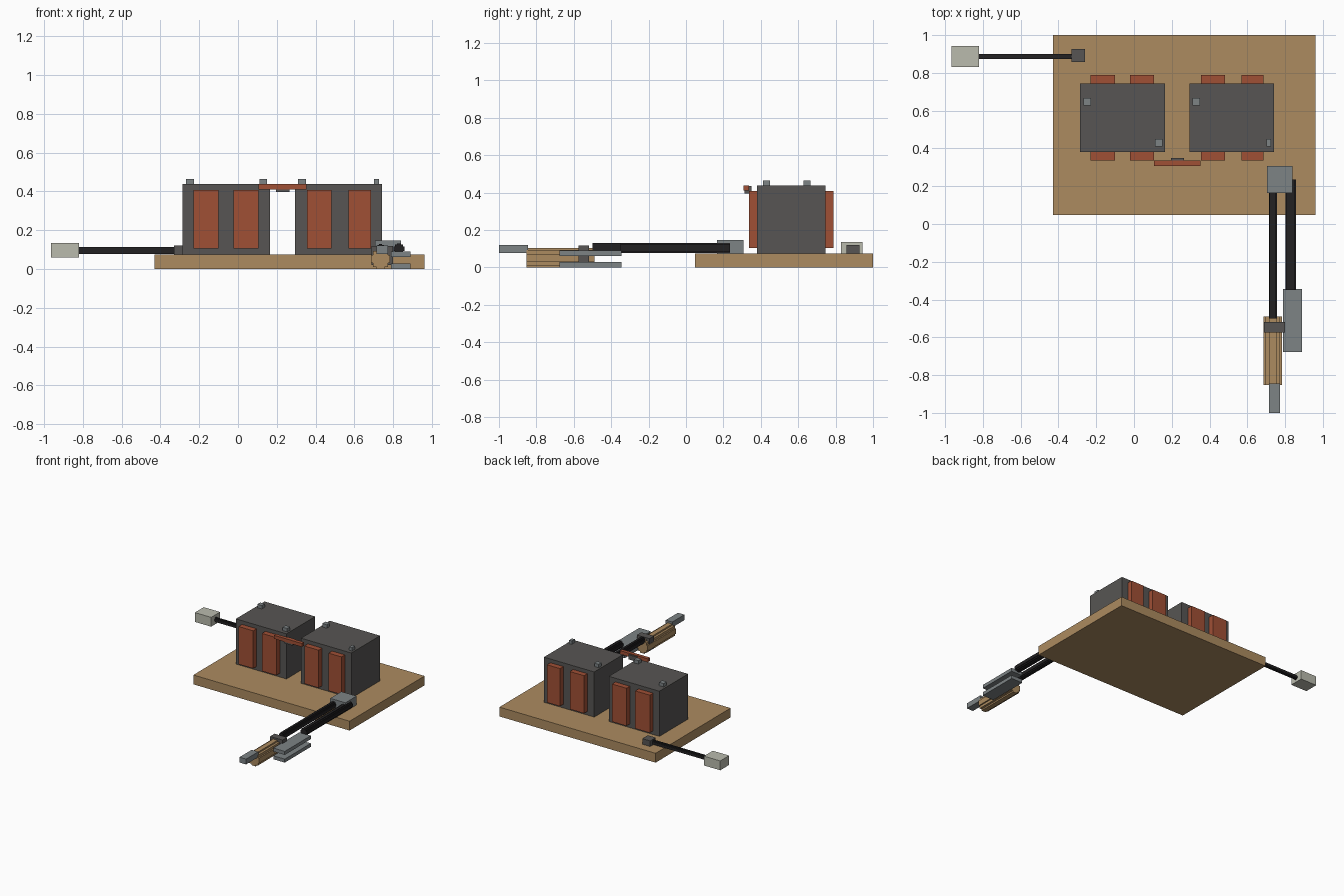
import bpy, bmesh

if "Cube" in bpy.data.objects:
    bpy.data.objects.remove(bpy.data.objects["Cube"])

def material(name, rgb):
    m = bpy.data.materials.new(name)
    m.diffuse_color = (*rgb, 1)
    m.use_nodes = True
    m.node_tree.nodes["Principled BSDF"].inputs["Base Color"].default_value = m.diffuse_color
    return m

WOOD = material("wood", (0.413, 0.258, 0.117))
IRON = material("dark iron", (0.095, 0.091, 0.087))
COPPER = material("copper", (0.352, 0.080, 0.036))
STEEL = material("steel", (0.205, 0.227, 0.235))
RUBBER = material("black rubber", (0.016, 0.015, 0.016))
PLUG = material("pale plastic", (0.49, 0.497, 0.423))

def finish(name, bm, mat):
    bmesh.ops.recalc_face_normals(bm, faces=bm.faces)
    me = bpy.data.meshes.new(name)
    bm.to_mesh(me)
    bm.free()
    me.materials.append(mat)
    ob = bpy.data.objects.new(name, me)
    bpy.context.collection.objects.link(ob)
    return ob

def box(name, x, y, z, mat):
    """Box given by (min, max) ranges."""
    bm = bmesh.new()
    bmesh.ops.create_cube(bm, size=1)
    for v in bm.verts:
        v.co = [r[0] + (c + 0.5) * (r[1] - r[0]) for c, r in zip(v.co, (x, y, z))]
    return finish(name, bm, mat)

def rod(name, axis, x, y, z, mat):
    """Rod with a stepped round section, along one axis."""
    quarter = [(1, 0.4), (0.78, 0.4), (0.78, 0.78), (0.4, 0.78), (0.4, 1)]
    prof = quarter + [(-a, b) for a, b in quarter[::-1]]
    prof += [(-a, -b) for a, b in prof]
    ranges = (x, y, z)
    u, w = [i for i in range(3) if i != axis]
    bm = bmesh.new()
    verts = []
    for a, b in prof:
        co = [0, 0, 0]
        co[axis] = ranges[axis][0]
        for i, t in ((u, a), (w, b)):
            lo, hi = ranges[i]
            co[i] = (lo + hi) / 2 + t * (hi - lo) / 2
        verts.append(bm.verts.new(co))
    face = bm.faces.new(verts)
    new = bmesh.ops.extrude_face_region(bm, geom=[face])["geom"]
    shift = [0, 0, 0]
    shift[axis] = ranges[axis][1] - ranges[axis][0]
    bmesh.ops.translate(bm, vec=shift, verts=[g for g in new if isinstance(g, bmesh.types.BMVert)])
    return finish(name, bm, mat)

box("base_board", (-0.43, 0.96), (0.047, 1.0), (0, 0.075), WOOD)

# two transformers: core, coils front to back, top bolts
for side, x0, x1, coils, bolts in (
        ("left", -0.285, 0.165, ((-0.23, -0.1), (-0.022, 0.106)), (-0.248, 0.13)),
        ("right", 0.295, 0.742, ((0.355, 0.482), (0.57, 0.685)), (0.33, 0.714))):
    box(side + "_core", (x0, x1), (0.38, 0.745), (0.075, 0.438), IRON)
    for i, c in enumerate(coils):
        for end, y in (("front", (0.336, 0.4)), ("back", (0.725, 0.788))):
            box(f"{side}_coil_{end}_{i}", c, y, (0.105, 0.408), COPPER)
    for i, (bx, by) in enumerate(zip(bolts, (0.647, 0.43))):
        r = 0.012 if bx > 0.7 else 0.02
        box(f"{side}_bolt_{i}", (bx - r, bx + r), (by - 0.019, by + 0.019), (0.43, 0.465), STEEL)

# copper jumper and its joint
box("jumper_wire", (0.105, 0.352), (0.308, 0.336), (0.41, 0.438), COPPER)
box("jumper_joint", (0.195, 0.266), (0.312, 0.35), (0.396, 0.434), IRON)

# mains cord
box("cord_grip", (-0.33, -0.26), (0.857, 0.927), (0.075, 0.12), IRON)
rod("mains_cord", 0, (-0.83, -0.32), (0.874, 0.9), (0.078, 0.114), RUBBER)
box("mains_plug", (-0.965, -0.82), (0.83, 0.943), (0.06, 0.135), PLUG)

# output terminal and cables
box("output_terminal", (0.705, 0.84), (0.165, 0.307), (0.075, 0.146), STEEL)
rod("holder_cable", 1, (0.714, 0.756), (-0.5, 0.18), (0.077, 0.13), RUBBER)
rod("clamp_cable", 1, (0.802, 0.857), (-0.35, 0.235), (0.077, 0.131), RUBBER)

# electrode holder
rod("holder_handle", 1, (0.686, 0.783), (-0.852, -0.49), (0, 0.104), WOOD)
box("holder_band", (0.688, 0.8), (-0.575, -0.518), (0.02, 0.118), IRON)
box("holder_tip", (0.714, 0.772), (-1.0, -0.845), (0.077, 0.12), STEEL)

# ground clamp jaws
for n, z in (("lower", (0.0, 0.028)), ("upper", (0.062, 0.09))):
    box(n + "_clamp_jaw", (0.788, 0.89), (-0.677, -0.345), z, STEEL)
